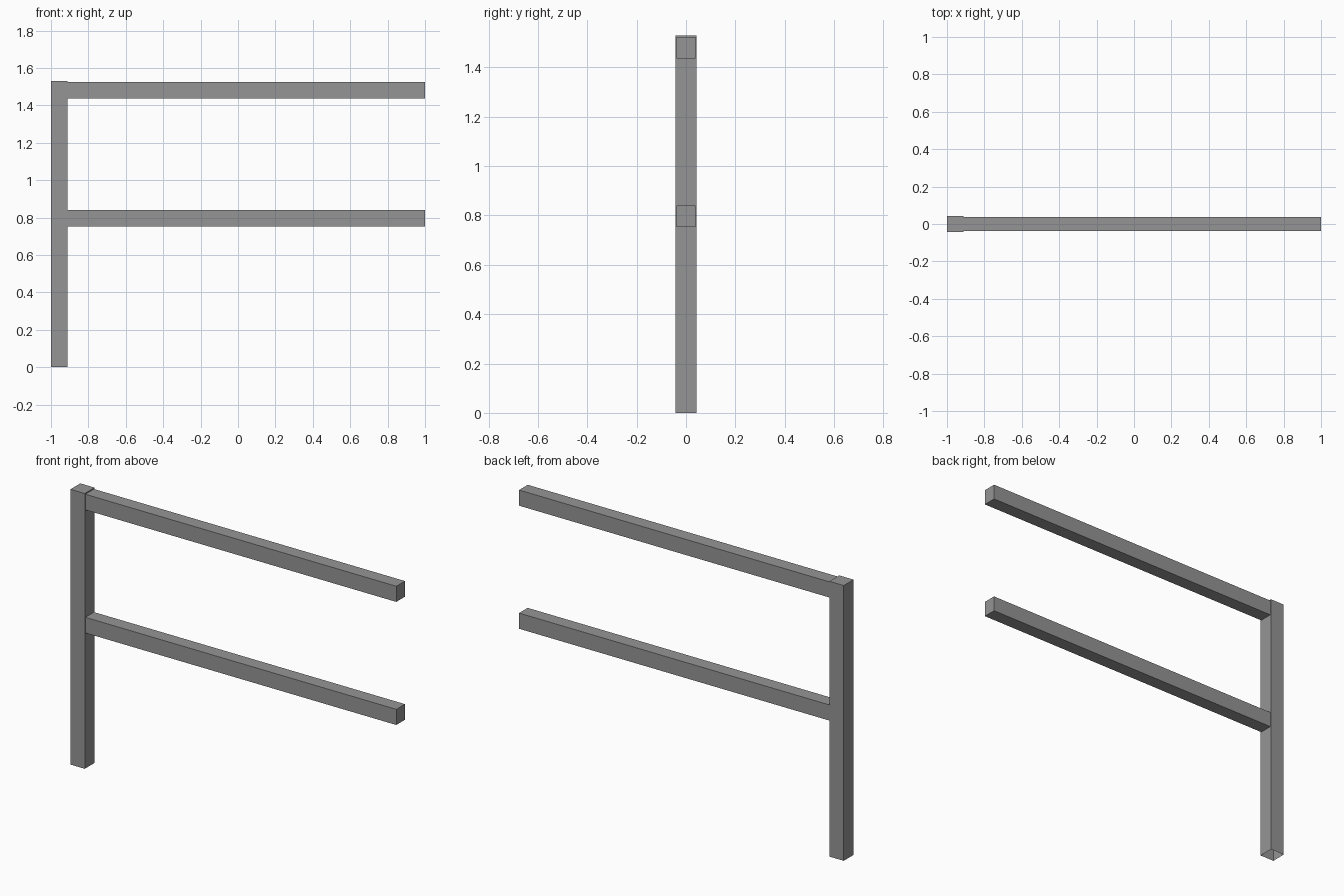
import bpy, bmesh
from mathutils import Vector

if "Cube" in bpy.data.objects:
    bpy.data.objects.remove(bpy.data.objects["Cube"])

# Dark grey finish shared by all parts
dark_grey = bpy.data.materials.new("dark_grey")
dark_grey.diffuse_color = (0.3, 0.3, 0.3, 1)
dark_grey.use_nodes = True
dark_grey.node_tree.nodes["Principled BSDF"].inputs["Base Color"].default_value = dark_grey.diffuse_color


def box(name, lo, hi, open_side=None):
    """Box between two corners; the face pointing along open_side is left out."""
    lo, hi = Vector(lo), Vector(hi)
    bm = bmesh.new()
    bmesh.ops.create_cube(bm, size=1)
    bmesh.ops.scale(bm, vec=hi - lo, verts=bm.verts)
    bmesh.ops.translate(bm, vec=(lo + hi) / 2, verts=bm.verts)
    if open_side:
        bm.normal_update()
        faces = [f for f in bm.faces if f.normal.dot(Vector(open_side)) > 0.9]
        bmesh.ops.delete(bm, geom=faces, context='FACES')
    mesh = bpy.data.meshes.new(name)
    bm.to_mesh(mesh)
    bm.free()
    mesh.materials.append(dark_grey)
    obj = bpy.data.objects.new(name, mesh)
    bpy.context.collection.objects.link(obj)
    return obj


# Upright post, open underneath
box("post", (-1, -0.043, 0), (-0.912, 0.043, 1.53), (0, 0, -1))

# Two horizontal rails butting against the post
for name, z in (("lower_rail", 0.753), ("upper_rail", 1.437)):
    box(name, (-0.912, -0.038, z), (1, 0.038, z + 0.087), (-1, 0, 0))
